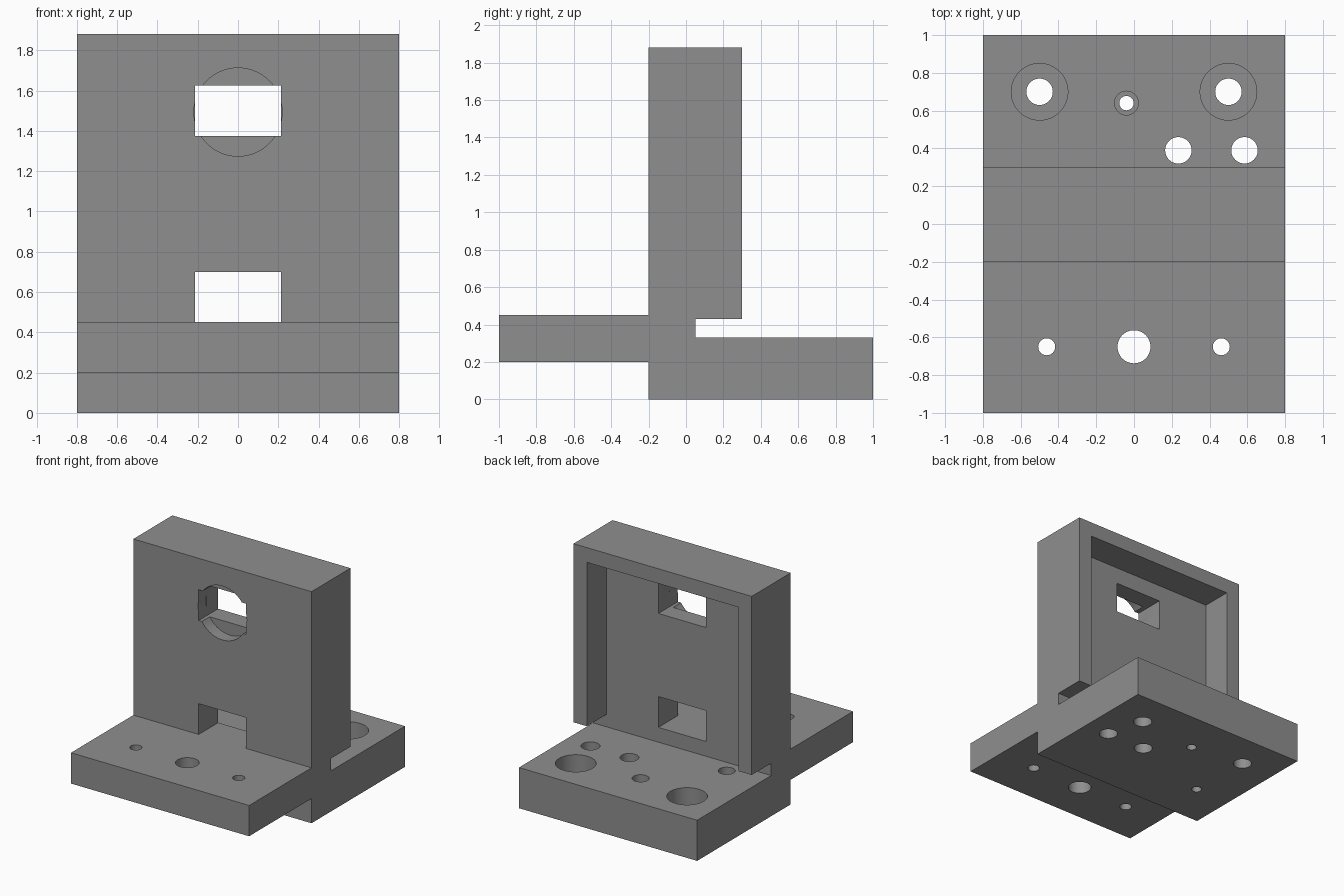
import bpy, bmesh
from mathutils import Matrix

if "Cube" in bpy.data.objects:
    bpy.data.objects.remove(bpy.data.objects["Cube"])

grey = bpy.data.materials.new("plain grey")
grey.diffuse_color = (0.275, 0.275, 0.275, 1)
grey.use_nodes = True
grey.node_tree.nodes["Principled BSDF"].inputs["Base Color"].default_value = grey.diffuse_color


def make_object(name, bm):
    bmesh.ops.recalc_face_normals(bm, faces=bm.faces)
    mesh = bpy.data.meshes.new(name)
    bm.to_mesh(mesh)
    bm.free()
    mesh.materials.append(grey)
    ob = bpy.data.objects.new(name, mesh)
    bpy.context.collection.objects.link(ob)
    return ob


def box(name, x, y, z):
    bm = bmesh.new()
    bmesh.ops.create_cube(bm, size=1)
    for v in bm.verts:
        v.co = [lo + (c + 0.5) * (hi - lo) for c, (lo, hi) in zip(v.co, (x, y, z))]
    return make_object(name, bm)


def cylinder(name, x, y, r, z0, z1, segments=48):
    bm = bmesh.new()
    bmesh.ops.create_cone(bm, cap_ends=True, segments=segments, radius1=r, radius2=r,
                          depth=z1 - z0, matrix=Matrix.Translation((x, y, (z0 + z1) / 2)))
    return make_object(name, bm)


# Bracket body: side profile (y, z) extruded across the width
profile = [(-1, .2), (-.2, .2), (-.2, 0), (1, 0), (1, .33), (.05, .33), (.05, .43),
           (.3, .43), (.3, 1.88), (-.2, 1.88), (-.2, .45), (-1, .45)]
bm = bmesh.new()
face = bm.faces.new([bm.verts.new((-.8, y, z)) for y, z in profile])
side = bmesh.ops.extrude_face_region(bm, geom=[face])
bmesh.ops.translate(bm, vec=(1.6, 0, 0),
                    verts=[g for g in side["geom"] if isinstance(g, bmesh.types.BMVert)])
body = make_object("bracket_body", bm)

# Back pocket and the two windows through the upright
cutters = [box("pocket_cutter", (-.68, .68), (.05, .4), (.38, 1.76)),
           box("upper_window_cutter", (-.213, .213), (-.3, .2), (1.375, 1.625)),
           box("lower_window_cutter", (-.213, .213), (-.3, .2), (.45, .70))]

# Round recess on the front of the upper window
recess = cylinder("round_recess_cutter", 0, 0, .219, -.1, .1, 64)
recess.data.transform(Matrix.Translation((0, -.2, 1.493)) @ Matrix.Rotation(1.5707963, 4, 'X'))
cutters.append(recess)

# Holes: x, y, radius, counterbore radius, top of the plate
holes = [(-.5, .7, .07, .15, .33), (.5, .7, .07, .15, .33),
         (-.04, .64, .038, .063, .33), (-.485, .17, .038, .063, .33),
         (.235, .39, .07, 0, .33), (.585, .39, .07, 0, .33),
         (-.462, -.65, .045, 0, .45), (.462, -.65, .045, 0, .45), (0, -.65, .0875, 0, .45)]
for x, y, r, bore, top in holes:
    cutters.append(cylinder("hole_cutter", x, y, r, -.05, top + .04))
    if bore:
        cutters.append(cylinder("counterbore_cutter", x, y, bore, top - .2, top + .04))

# Cut everything out of the body, then remove the helpers
bpy.context.view_layer.objects.active = body
body.select_set(True)
for cutter in cutters:
    cutter.hide_render = True
    mod = body.modifiers.new("cut", 'BOOLEAN')
    mod.operation, mod.solver, mod.object = 'DIFFERENCE', 'EXACT', cutter
    bpy.ops.object.modifier_apply(modifier=mod.name)
    bpy.data.objects.remove(cutter)

# Smooth hole walls, sharp edges elsewhere
bpy.ops.object.shade_smooth_by_angle(angle=0.52)
